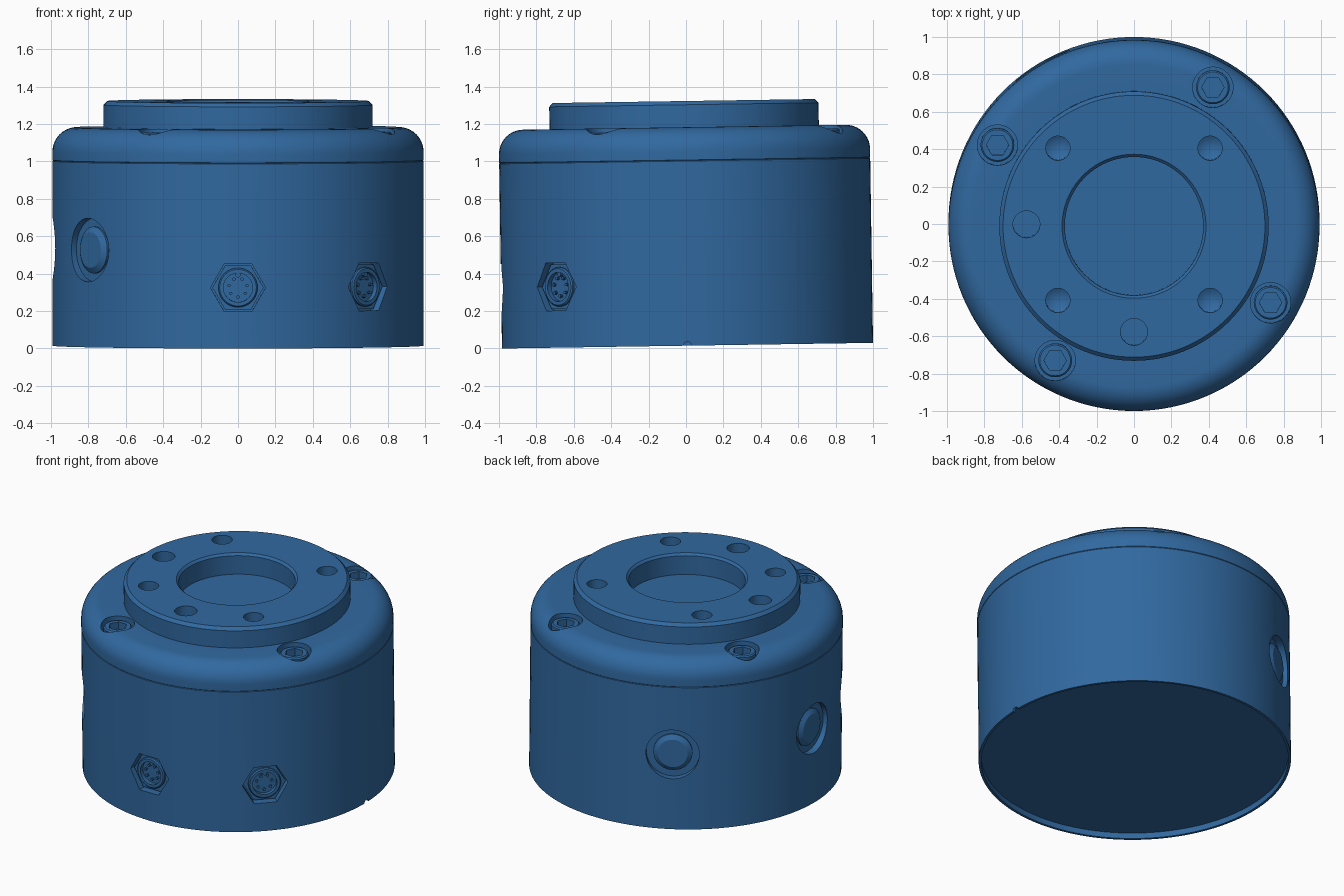
import bpy, bmesh
from math import pi, sin, cos, radians
from mathutils import Matrix

if "Cube" in bpy.data.objects:
    bpy.data.objects.remove(bpy.data.objects["Cube"])

R = 0.992
# The whole unit leans very slightly about x
TILT = Matrix.Translation((0, 0.008, 0.015)) @ Matrix.Rotation(0.0152, 4, 'X')

blue = bpy.data.materials.new("blue_paint")
blue.diffuse_color = (0.03, 0.14, 0.35, 1)
blue.use_nodes = True
blue.node_tree.nodes["Principled BSDF"].inputs["Base Color"].default_value = blue.diffuse_color


def lathe(name, profile, place=Matrix(), sides=32, closed=False):
    """Revolve (radius, height) points about the local z axis."""
    bm = bmesh.new()
    vs = [bm.verts.new((r, 0, z)) for r, z in profile]
    es = [bm.edges.new(p) for p in zip(vs, vs[1:])]
    if closed:
        es.append(bm.edges.new((vs[-1], vs[0])))
    bmesh.ops.spin(bm, geom=vs + es, cent=(0, 0, 0), axis=(0, 0, 1),
                   angle=2 * pi, steps=sides, use_merge=True)
    bmesh.ops.remove_doubles(bm, verts=bm.verts, dist=1e-5)
    bmesh.ops.recalc_face_normals(bm, faces=bm.faces)
    me = bpy.data.meshes.new(name)
    bm.to_mesh(me)
    bm.free()
    me.materials.append(blue)
    ob = bpy.data.objects.new(name, me)
    bpy.context.collection.objects.link(ob)
    ob.matrix_world = TILT @ place
    return ob


def rod(name, r, z0, z1, place=Matrix(), sides=32):
    return lathe(name, [(0, z0), (r, z0), (r, z1), (0, z1)], place, sides)


def cut(ob, cutters):
    """Subtract the cutters, bake the result and remove them."""
    for c in cutters:
        c.hide_render = True
        m = ob.modifiers.new("cut", 'BOOLEAN')
        m.operation, m.solver, m.object = 'DIFFERENCE', 'EXACT', c
    bpy.context.view_layer.update()
    dg = bpy.context.evaluated_depsgraph_get()
    baked = bpy.data.meshes.new_from_object(ob.evaluated_get(dg))
    ob.modifiers.clear()
    ob.data = baked
    for c in cutters:
        bpy.data.objects.remove(c)


def radial(deg, z):
    """Frame on the side wall: local z points outward, local y points up."""
    axes = Matrix(((0, 0, 1, 0), (1, 0, 0, 0), (0, 1, 0, 0), (0, 0, 0, 1)))
    return Matrix.Translation((0, 0, z)) @ Matrix.Rotation(radians(deg), 4, 'Z') @ axes


def at(x, y, z=0):
    return Matrix.Translation((x, y, z))


# Lower housing with a shallow recess underneath
SEAM = 0.99
housing = lathe("housing", [(0, 0.04), (0.975, 0.04), (0.975, 0), (R, 0),
                            (R, SEAM - 0.003), (R - 0.003, SEAM), (0, SEAM)], sides=128)

# Rounded cap with raised flange and central bore
TOP, FLANGE, ROUND = 1.168, 1.308, 0.13
arc = [(R - ROUND + ROUND * cos(i * pi / 20), TOP - ROUND + ROUND * sin(i * pi / 20))
       for i in range(11)]
cap = lathe("cap_and_flange",
            [(0, SEAM), (R - 0.003, SEAM), (R, SEAM + 0.003)] + arc +
            [(0.72, TOP), (0.72, FLANGE - 0.02), (0.70, FLANGE), (0.385, FLANGE),
             (0.37, FLANGE - 0.015), (0.37, 1.163), (0, 1.163)], sides=128)

# Flange holes: four tapped with conical ends, two flat dowel holes
cutters = [lathe("hole_cutter", [(0, 1.09), (0.065, 1.13), (0.065, 1.4), (0, 1.4)],
                 at(0.407 * sx, 0.407 * sy + 0.01))
           for sx in (-1, 1) for sy in (-1, 1)]
cutters += [rod("dowel_cutter", 0.072, 1.15, 1.4, at(*p))
            for p in ((-0.575, 0.01), (0, -0.565))]

# Cap screws in counterbores
screws = [(0.843 * cos(radians(a)), 0.843 * sin(radians(a)) + 0.01)
          for a in (60, 150, 240, 330)]
cutters += [rod("counterbore_cutter", 0.108, 1.07, 1.4, at(*p), 48) for p in screws]
cut(cap, cutters)
for p in screws:
    head = lathe("cap_screw", [(0, 1.06), (0.09, 1.06), (0.09, 1.142), (0.082, 1.15),
                               (0, 1.15)], at(*p), 48)
    cut(head, [rod("socket_cutter", 0.06, 1.10, 1.3, at(*p), 6)])

# Side openings: round ports, hexagonal connector pockets, drain notch
ports = [radial(a, 0.52) for a in (120, 180, 216)]
plugs = [radial(a, 0.325) for a in (270, 315)]
cutters = [rod("port_cutter", 0.17, 0.945, 1.2, m, 48) for m in ports]
cutters += [rod("pocket_cutter", 0.147, 0.93, 1.2, m, 6) for m in plugs]
cutters.append(rod("notch_cutter", 0.022, 0.9, 1.1, radial(0, 0), 16))
cut(housing, cutters)

# Port buttons
for m in ports:
    lathe("port_button", [(0, 0.93), (0.125, 0.93), (0.125, 0.955), (0.095, 0.975),
                          (0, 0.975)], m, 48)

# Connectors: hex nut, round shell, pins and key
for m in plugs:
    nut = rod("connector_nut", 0.137, 0.92, 0.955, m, 6)
    cut(nut, [rod("bore_cutter", 0.09, 0.9, 1.0, m)])
    lathe("connector_shell", [(0.078, 0.92), (0.105, 0.92), (0.105, 0.966),
                              (0.098, 0.973), (0.078, 0.973)], m, 40, closed=True)
    rod("connector_insert", 0.08, 0.915, 0.945, m)
    rod("connector_key", 0.014, 0.94, 0.965, m @ at(0, 0.068), 12)
    for i in range(7):
        a = radians(90 + 360 / 7 * (i + 0.5))
        rod("connector_pin", 0.009, 0.94, 0.962, m @ at(0.05 * cos(a), 0.05 * sin(a)), 10)

# Smooth curved walls, keep hard edges sharp
bpy.ops.object.select_all(action='SELECT')
bpy.context.view_layer.objects.active = housing
bpy.ops.object.shade_smooth_by_angle(angle=radians(30))
